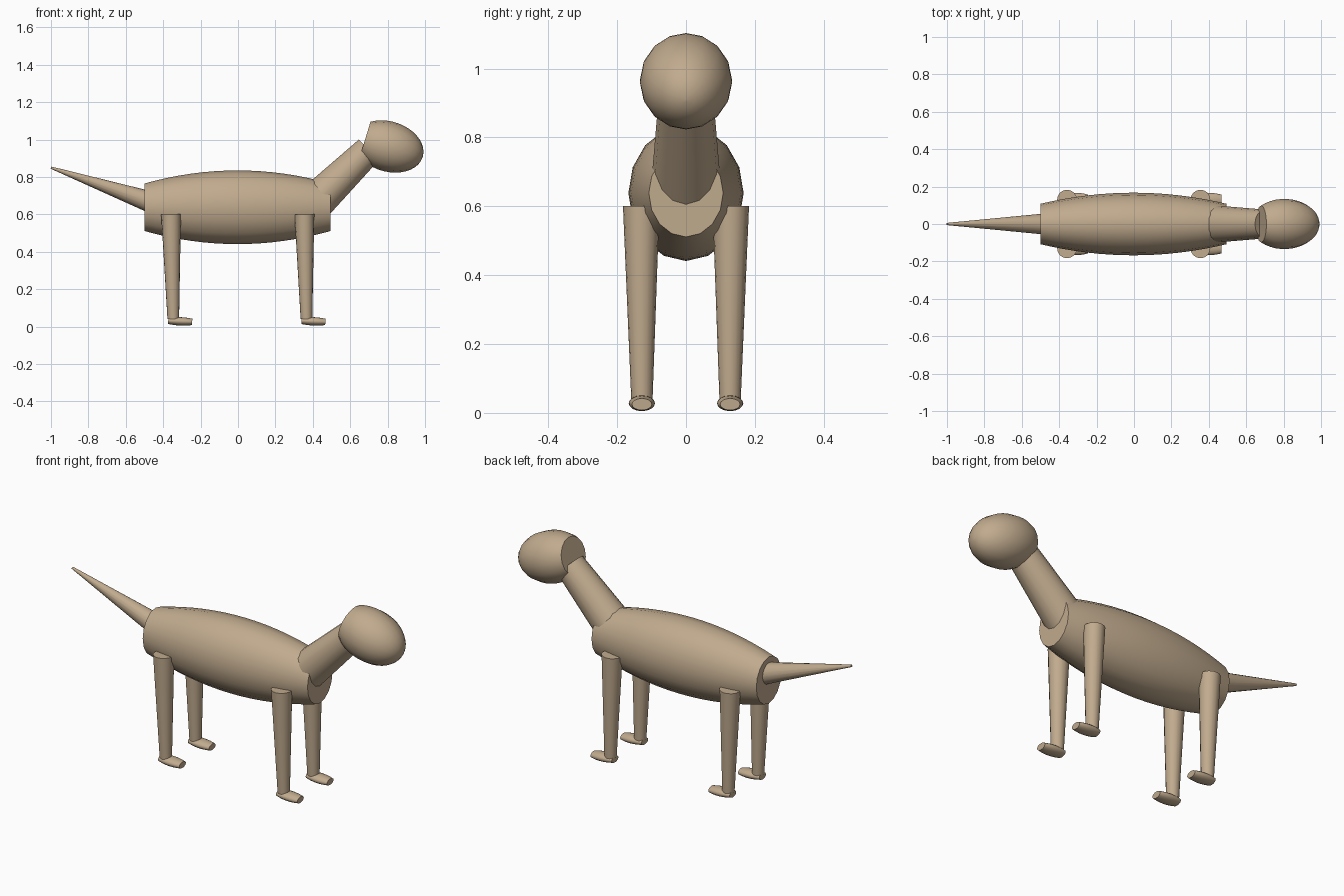
import bpy, bmesh, math
from mathutils import Vector

if "Cube" in bpy.data.objects:
    bpy.data.objects.remove(bpy.data.objects["Cube"])

tan = bpy.data.materials.new("warm tan")
tan.diffuse_color = (0.53, 0.405, 0.27, 1)
tan.use_nodes = True
tan.node_tree.nodes["Principled BSDF"].inputs["Base Color"].default_value = tan.diffuse_color


def loft(name, start, end, rings, wide=1.0, sides=16):
    """Sweep an elliptical section from start to end.
    rings: (fraction, radius) pairs; wide: sideways radius factor."""
    start, end = Vector(start), Vector(end)
    axis = (end - start).normalized()
    side = Vector((0, 1, 0))
    up = axis.cross(side).normalized()
    bm = bmesh.new()
    loops = []
    for t, r in rings:
        centre = start.lerp(end, t)
        loop = []
        for i in range(sides):
            a = 2 * math.pi * i / sides
            loop.append(bm.verts.new(centre + side * (r * wide * math.sin(a)) + up * (r * math.cos(a))))
        loops.append(loop)
    for a, b in zip(loops, loops[1:]):
        for i in range(sides):
            j = (i + 1) % sides
            bm.faces.new((a[i], a[j], b[j], b[i]))
    bm.faces.new(loops[0])
    bm.faces.new(loops[-1])
    bmesh.ops.recalc_face_normals(bm, faces=bm.faces)
    mesh = bpy.data.meshes.new(name)
    bm.to_mesh(mesh)
    bm.free()
    mesh.materials.append(tan)
    obj = bpy.data.objects.new(name, mesh)
    bpy.context.collection.objects.link(obj)
    bpy.ops.object.select_all(action='DESELECT')
    obj.select_set(True)
    bpy.context.view_layer.objects.active = obj
    bpy.ops.object.shade_smooth_by_angle(angle=math.radians(40))
    return obj


def barrel(end_r, mid_r, steps):
    """Rings that bulge in the middle and stay blunt at both ends."""
    return [(i / steps, mid_r - (mid_r - end_r) * (2 * i / steps - 1) ** 2) for i in range(steps + 1)]


# Barrel-shaped trunk
loft("body", (-0.5, 0, 0.638), (0.495, 0, 0.638), barrel(0.127, 0.197, 16), wide=0.85)

# Neck, straight taper sunk into body and head
loft("neck", (0.425, 0, 0.677), (0.70, 0, 0.945), [(0, 0.1), (1, 0.077)])

# Head: egg with its back end cut flat, nose tipped down
tilt = math.radians(17)
half, radius, cut = 0.192, 0.134, 0.130
centre = Vector((0.804, 0, 0.963))
nose = Vector((math.cos(tilt), 0, -math.sin(tilt)))
first = -math.asin(cut / half)
head_rings = []
for k in range(15):
    a = first + (math.pi / 2 - 0.03 - first) * k / 14
    head_rings.append(((half * math.sin(a) + cut) / (half + cut), radius * math.cos(a)))
loft("head", centre - nose * cut, centre + nose * half, head_rings)

# Tail, long cone rising to the rear
loft("tail", (-0.47, 0, 0.667), (-1.0, 0, 0.85), [(0, 0.057), (1, 0.006)])

# Four legs with small blunt feet
for label, top_x, low_x in (("front", 0.355, 0.366), ("rear", -0.358, -0.346)):
    for s, side_name in ((-1, "right"), (1, "left")):
        y = 0.13 * s
        loft(f"{label}_{side_name}_leg", (top_x, y, 0.6), (low_x, y * 0.985, 0.04),
             [(0, 0.053), (1, 0.031)])
        loft(f"{label}_{side_name}_foot", (low_x - 0.027, y * 0.985, 0.031),
             (low_x + 0.101, y * 0.985, 0.025), barrel(0.017, 0.0225, 8), wide=1.7)
